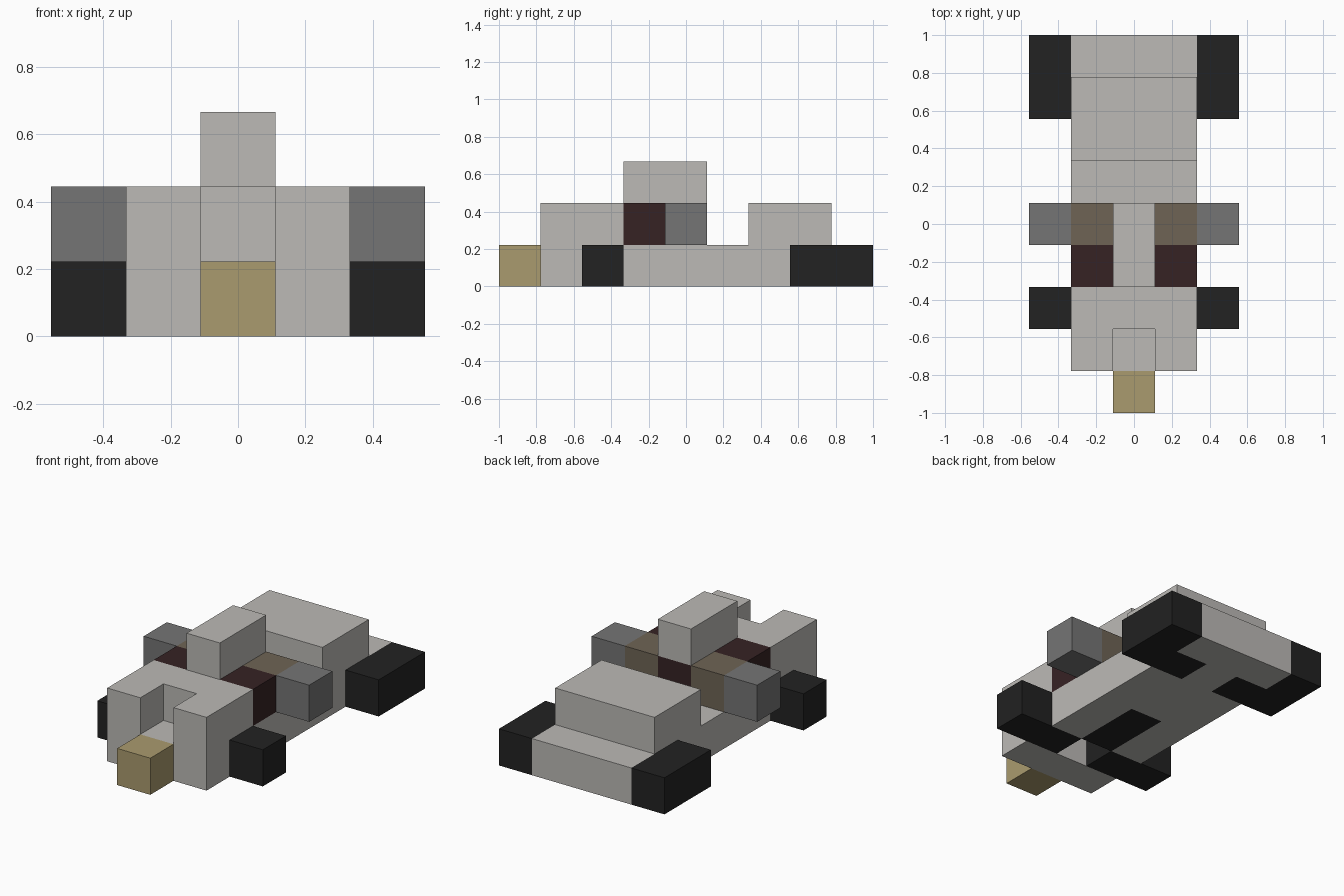
import bpy
import bmesh
from mathutils import Vector

if "Cube" in bpy.data.objects:
    bpy.data.objects.remove(bpy.data.objects["Cube"], do_unlink=True)

U = 2 / 9  # one block


def linear(c):
    c /= 255
    return c / 12.92 if c <= 0.04045 else ((c + 0.055) / 1.055) ** 2.4


def material(name, r, g, b):
    mat = bpy.data.materials.new(name)
    mat.use_nodes = True
    color = (linear(r), linear(g), linear(b), 1)
    mat.diffuse_color = color
    bsdf = next(n for n in mat.node_tree.nodes if n.type == "BSDF_PRINCIPLED")
    bsdf.inputs["Base Color"].default_value = color
    bsdf.inputs["Roughness"].default_value = 0.8
    return mat


def box(xs, ys, z):
    """Set of block cells; xs and ys are inclusive ranges."""
    return {(x, y, z) for x in range(xs[0], xs[1] + 1)
            for y in range(ys[0], ys[1] + 1)}


def block_part(name, cells, mat):
    """Closed shell around a set of cells, with flat areas merged."""
    bm = bmesh.new()
    for cell in cells:
        for axis in range(3):
            for sign in (-1, 1):
                near = list(cell)
                near[axis] += sign
                if tuple(near) in cells:
                    continue
                n, a, b = Vector(), Vector(), Vector()
                n[axis] = sign / 2
                a[(axis + 1) % 3] = 0.5
                b[(axis + 2) % 3] = sign / 2
                mid = Vector(cell) + Vector((0, -4, 0.5)) + n
                corners = (mid - a - b, mid + a - b, mid + a + b, mid - a + b)
                bm.faces.new([bm.verts.new(c * U) for c in corners])
    bmesh.ops.remove_doubles(bm, verts=bm.verts, dist=0.001)
    bmesh.ops.dissolve_limit(bm, angle_limit=0.01, verts=bm.verts, edges=bm.edges)
    mesh = bpy.data.meshes.new(name)
    bm.to_mesh(mesh)
    bm.free()
    mesh.materials.append(mat)
    obj = bpy.data.objects.new(name, mesh)
    bpy.context.collection.objects.link(obj)


def pair(name, cells, mat):
    """Left part plus its mirrored right twin."""
    block_part("left_" + name, cells, mat)
    block_part("right_" + name, {(-x, y, z) for x, y, z in cells}, mat)


hull = material("hull_light_grey", 188, 186, 182)
black = material("tyre_black", 34, 34, 34)
gold = material("nose_gold", 170, 155, 110)
red = material("cabin_dark_red", 54, 34, 36)
brown = material("mount_brown", 110, 100, 85)
grey = material("pod_grey", 117, 117, 117)

# Wheels with their short axle stubs
front_wheel = box((1, 2), (2, 2), 0)
rear_wheel = box((2, 2), (7, 8), 0) | box((1, 1), (7, 7), 0)
pair("front_wheel", front_wheel, black)
pair("rear_wheel", rear_wheel, black)

# Underbody core and the chassis around it, open just ahead of the core
core = box((0, 0), (3, 4), 0)
block_part("underbody_core", core, black)
stubs = front_wheel | rear_wheel
stubs |= {(-x, y, z) for x, y, z in stubs}
gap = box((0, 0), (2, 2), 0)
chassis = box((-1, 1), (1, 8), 0) - stubs - core - gap

# Body: chassis, notched nose and rear deck
nose = box((-1, 1), (1, 2), 1) - box((0, 0), (1, 1), 1)
rear_deck = box((-1, 1), (6, 7), 1)
block_part("body", chassis | nose | rear_deck, hull)
block_part("nose_tip", box((0, 0), (0, 0), 0), gold)

# Cabin, side mounts, side pods and roof
block_part("cabin", box((-1, 1), (3, 3), 1) | box((0, 0), (4, 4), 1), red)
pair("pod_mount", box((1, 1), (4, 4), 1), brown)
pair("side_pod", box((2, 2), (4, 4), 1), grey)
block_part("roof", box((0, 0), (3, 4), 2), hull)
